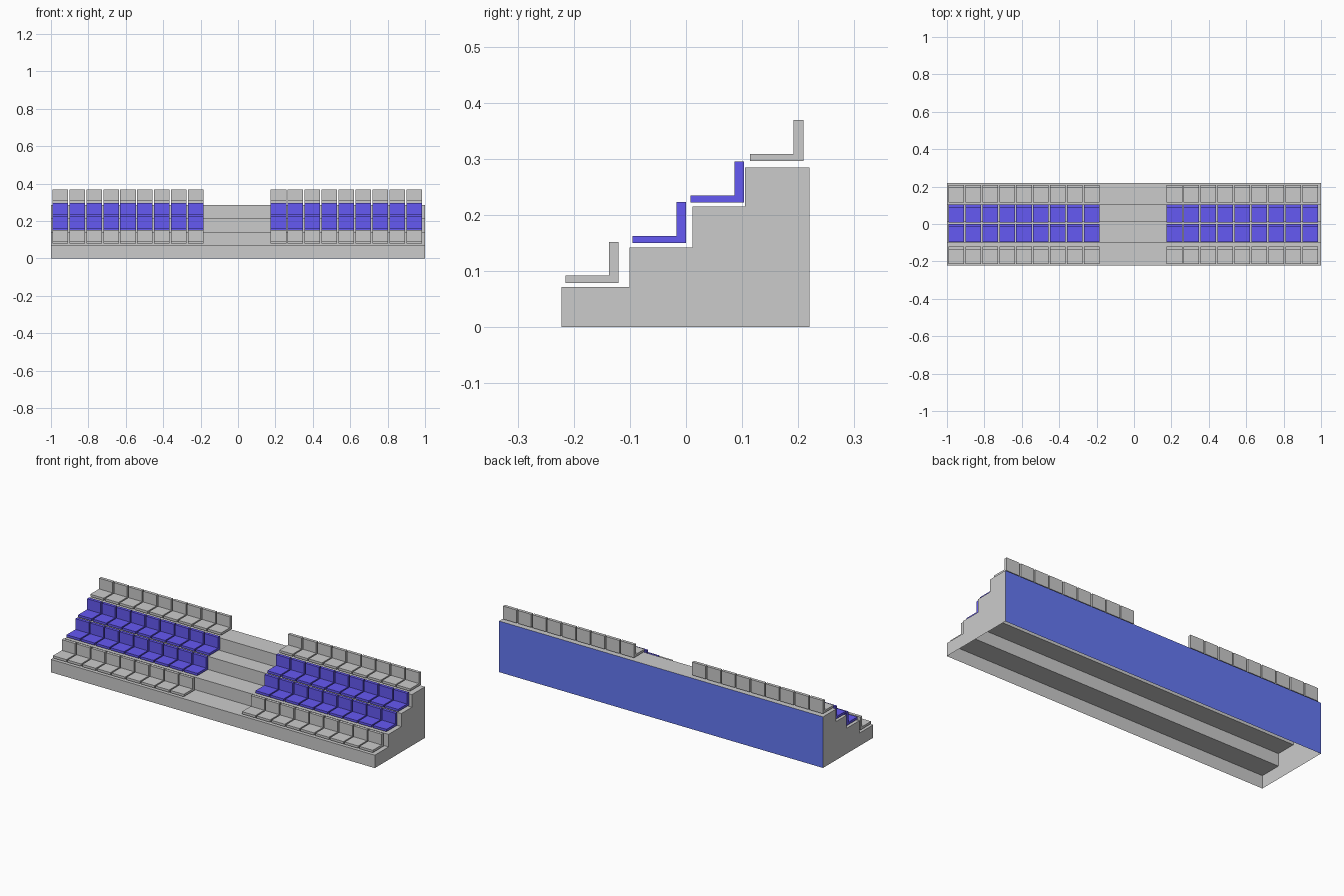
import bpy

if "Cube" in bpy.data.objects:
    bpy.data.objects.remove(bpy.data.objects["Cube"])

# Stepped stand: top edge of the cross-section as (y, z), front to back
STEPS = [(-0.222, 0), (-0.222, 0.072), (-0.101, 0.072), (-0.101, 0.142),
         (0.012, 0.142), (0.012, 0.215), (0.105, 0.215), (0.105, 0.285),
         (0.22, 0.285), (0.22, 0)]
# L-shaped seat outline (y, z), relative to its front lower corner
SEAT = [(0, 0), (0.095, 0), (0.095, 0.073), (0.078, 0.073), (0.078, 0.013), (0, 0.013)]
SEAT_WIDTH, PITCH, PER_BLOCK = 0.083, 0.0906, 9


def make_material(name, color):
    mat = bpy.data.materials.new(name)
    mat.diffuse_color = color
    mat.use_nodes = True
    mat.node_tree.nodes["Principled BSDF"].inputs["Base Color"].default_value = mat.diffuse_color
    return mat


def extrude_x(name, outline, x0, x1, skip_last=False):
    """Prism along x from an outline in y and z; can leave its last side open."""
    n = len(outline)
    verts = [(x, y, z) for x in (x0, x1) for y, z in outline]
    faces = [(i, i + n, (i + 1) % n + n, (i + 1) % n)
             for i in range(n - 1 if skip_last else n)]
    faces += [tuple(range(n)), tuple(reversed(range(n, 2 * n)))]
    mesh = bpy.data.meshes.new(name)
    mesh.from_pydata(verts, [], faces)
    if outline is SEAT:
        mesh.flip_normals()
    obj = bpy.data.objects.new(name, mesh)
    bpy.context.collection.objects.link(obj)
    return obj


seat_blue = make_material("seat_blue", (0.13, 0.1, 0.9, 1))
panel_blue = make_material("panel_blue", (0.13, 0.19, 0.91, 1))
plain_grey = make_material("plain_grey", (0.8, 0.8, 0.8, 1))

# Hollow stand, open underneath, with a blue back panel
stand = extrude_x("stepped_stand", STEPS, -1, 1, skip_last=True)
stand.data.materials.append(plain_grey)
stand.data.materials.append(panel_blue)
stand.data.polygons[len(STEPS) - 2].material_index = 1

# Seat rows: (front y, underside z, coloured), a block on each side of the aisle
rows = [(-0.215, 0.079, False), (-0.095, 0.150, True),
        (0.008, 0.222, True), (0.114, 0.296, False)]
for r, (y, z, coloured) in enumerate(rows, 1):
    for side, x in (("left", -0.992), ("right", 0.175)):
        seats = extrude_x(f"seat_row_{r}_{side}", SEAT, 0, SEAT_WIDTH)
        seats.location = (x, y, z)
        if coloured:
            seats.data.materials.append(seat_blue)
        array = seats.modifiers.new("repeat_seats", 'ARRAY')
        array.count = PER_BLOCK
        array.use_relative_offset = False
        array.use_constant_offset = True
        array.constant_offset_displace = (PITCH, 0, 0)
